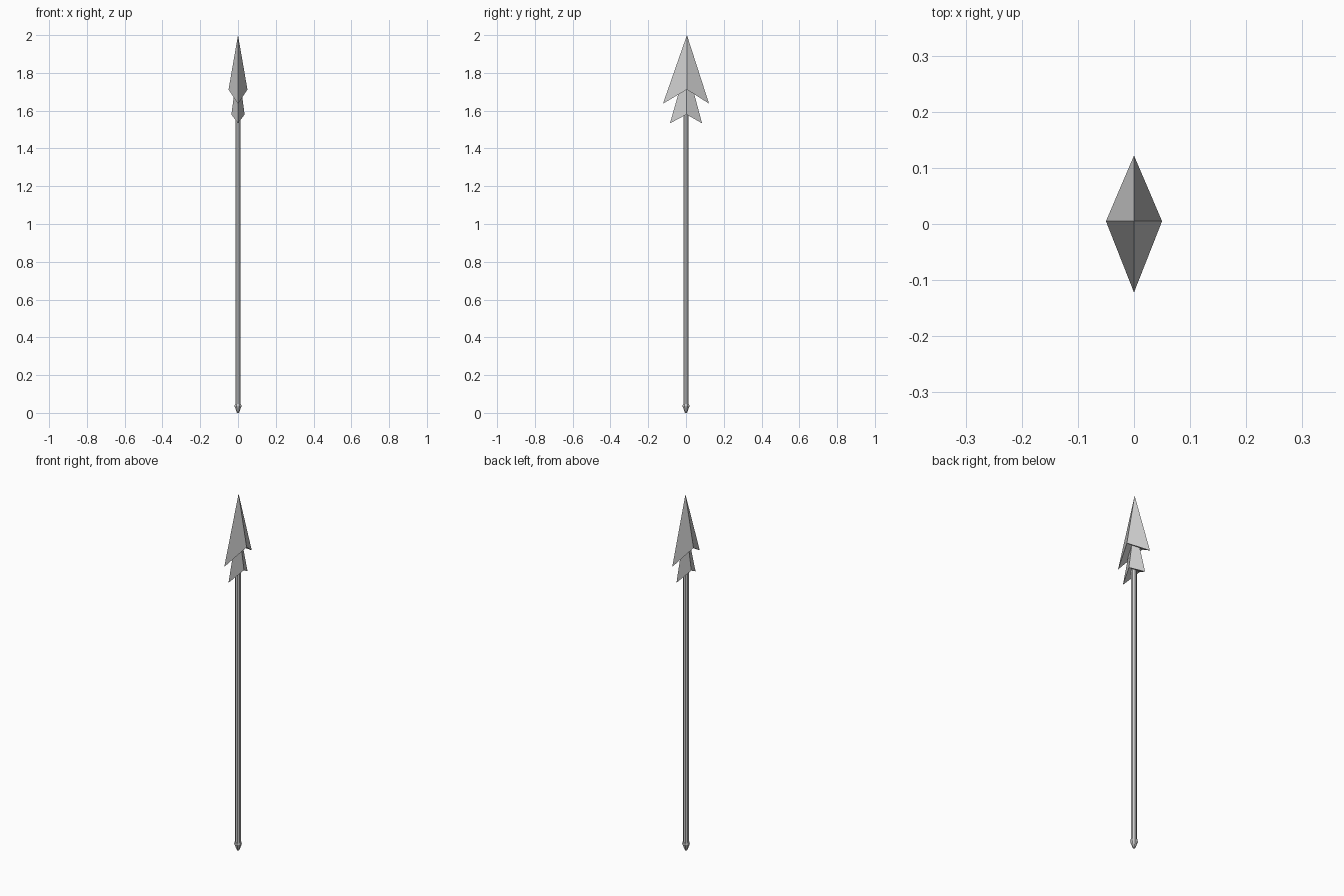
import bpy, bmesh, math

if "Cube" in bpy.data.objects:
    bpy.data.objects.remove(bpy.data.objects["Cube"])


def make_object(name, bm):
    bmesh.ops.recalc_face_normals(bm, faces=bm.faces)
    mesh = bpy.data.meshes.new(name)
    bm.to_mesh(mesh)
    bm.free()
    obj = bpy.data.objects.new(name, mesh)
    bpy.context.collection.objects.link(obj)
    return obj


def barbed_head(name, apex_z, side_x, side_z, barb_y, barb_z, y_mid):
    """Four-sided point with swept-back barbs and a folded underside."""
    bm = bmesh.new()
    apex = bm.verts.new((0, y_mid, apex_z))
    rim = [bm.verts.new(p) for p in (
        (side_x, y_mid, side_z), (0, barb_y, barb_z),
        (-side_x, y_mid, side_z), (0, -barb_y, barb_z))]
    for i in range(4):
        bm.faces.new((apex, rim[i], rim[(i + 1) % 4]))
    bm.faces.new((rim[0], rim[2], rim[1]))
    bm.faces.new((rim[0], rim[3], rim[2]))
    return make_object(name, bm)


def turned(name, profile, sides):
    """Closed faceted solid from (radius, z) rings."""
    bm = bmesh.new()
    rings = []
    for r, z in profile:
        rings.append([bm.verts.new((r * math.cos(math.tau * (i + 0.5) / sides),
                                    r * math.sin(math.tau * (i + 0.5) / sides), z))
                      for i in range(sides)])
    for low, high in zip(rings, rings[1:]):
        for i in range(sides):
            j = (i + 1) % sides
            bm.faces.new((low[i], low[j], high[j], high[i]))
    bm.faces.new(rings[0])
    bm.faces.new(rings[-1])
    return make_object(name, bm)


# Upper point and the smaller barb tucked below it
barbed_head("spear_point", 2.0, 0.05, 1.712, 0.122, 1.637, 0.005)
barbed_head("lower_barb", 1.84, 0.035, 1.58, 0.085, 1.533, 0.003)

# Shaft
turned("shaft", [(0.0145, 0.03), (0.0145, 1.72)], 8)

# Tapered butt cap
turned("butt_cap", [(0.006, 0.0), (0.011, 0.012), (0.02, 0.036), (0.018, 0.046)], 8)
